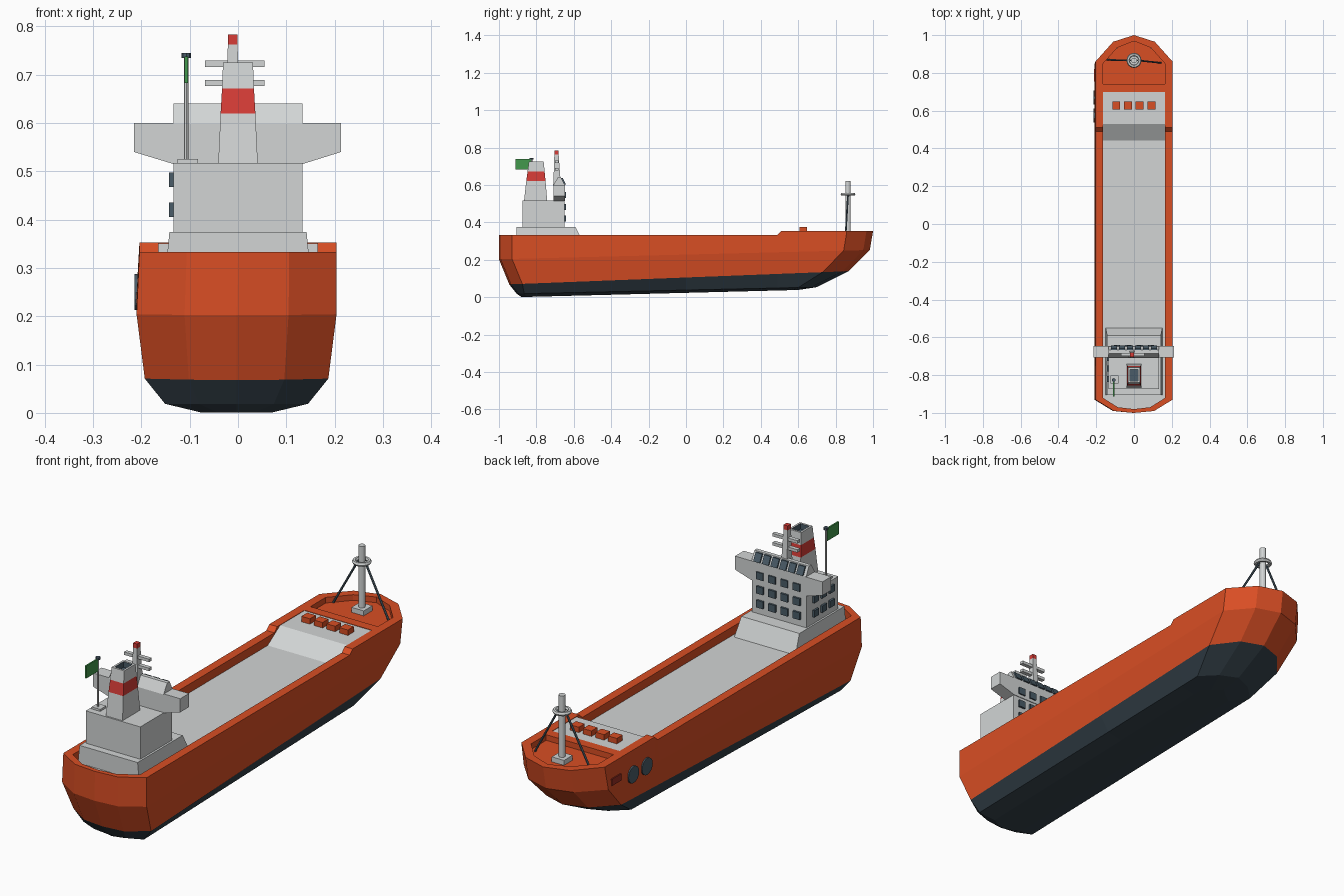
import bpy, bmesh, math
from mathutils import Vector

if "Cube" in bpy.data.objects:
    bpy.data.objects.remove(bpy.data.objects["Cube"])


def mat(name, r, g, b):
    m = bpy.data.materials.new(name)
    lin = [((c / 255 + 0.055) / 1.055) ** 2.4 for c in (r, g, b)]
    m.diffuse_color = (*lin, 1)
    m.use_nodes = True
    m.node_tree.nodes["Principled BSDF"].inputs["Base Color"].default_value = m.diffuse_color
    return m


ORANGE = mat("hull orange", 217, 78, 36)
NAVY = mat("underwater navy", 52, 65, 74)
GREY = mat("light grey", 210, 213, 213)
STEEL = mat("steel blue", 74, 92, 104)
RED = mat("signal red", 215, 60, 55)
GREEN = mat("flag green", 66, 152, 76)
MAROON = mat("dark red", 150, 45, 35)


def loft(name, rings, mats, segs=None, caps=(0, 0)):
    """Join equal-length rings of points; segs = material index per band."""
    bm = bmesh.new()
    vr = [[bm.verts.new(p) for p in r] for r in rings]
    n = len(rings[0])
    for k in range(len(vr) - 1):
        for i in range(n):
            j = (i + 1) % n
            f = bm.faces.new((vr[k][i], vr[k][j], vr[k + 1][j], vr[k + 1][i]))
            f.material_index = segs[k] if segs else 0
    bm.faces.new(vr[0][::-1]).material_index = caps[0]
    bm.faces.new(vr[-1]).material_index = caps[1]
    bmesh.ops.recalc_face_normals(bm, faces=bm.faces)
    me = bpy.data.meshes.new(name)
    bm.to_mesh(me)
    bm.free()
    for m in mats:
        me.materials.append(m)
    ob = bpy.data.objects.new(name, me)
    bpy.context.collection.objects.link(ob)
    return ob


def stack(name, levels, mats, segs=None, caps=(0, 0)):
    """Loft rectangles given as (z, x0, x1, y0, y1)."""
    rings = [[(x0, y0, z), (x1, y0, z), (x1, y1, z), (x0, y1, z)]
             for z, x0, x1, y0, y1 in levels]
    return loft(name, rings, mats, segs, caps)


def box(name, x0, x1, y0, y1, z0, z1, m):
    return stack(name, [(z0, x0, x1, y0, y1), (z1, x0, x1, y0, y1)], [m])


def rod(name, a, b, r, m, sides=8):
    a, b = Vector(a), Vector(b)
    d = b - a
    bpy.ops.mesh.primitive_cylinder_add(vertices=sides, radius=r, depth=d.length,
                                        location=(a + b) / 2,
                                        rotation=d.to_track_quat('Z', 'Y').to_euler())
    ob = bpy.context.object
    ob.name = name
    ob.data.materials.append(m)
    return ob


# Hull: stacked plan outlines, from keel up over the bulwark and down to the deck
def outline(w, ys, yb, z, cx=0, corner=(0.07, 0.14)):
    half = [(w * 0.52, ys + 0.01), (w, ys + corner[0]), (w, 0.0), (w, 0.49), (w, 0.51),
            (w, yb - corner[1]), (w * 0.54, yb - 0.035)]
    pts = [(0, ys)] + half + [(0, yb)] + [(-x, y) for x, y in half[::-1]]
    return [(x + cx, y, z(y)) for x, y in pts]


def slope(z_stern, z_bow):
    return lambda y: z_stern + (z_bow - z_stern) * (y + 0.9) / 1.8


def top(y):
    return 0.333 if y < 0.5 else 0.353


def deck(y):
    return 0.295


inner = dict(w=0.165, ys=-0.98, yb=0.968, corner=(0.06, 0.12))
loft("hull", [
    outline(0.075, -0.88, 0.60, slope(0.0, 0.046), -0.003, (0.03, 0.06)),
    outline(0.148, -0.905, 0.70, slope(0.018, 0.058), -0.003, (0.04, 0.1)),
    outline(0.190, -0.945, 0.87, slope(0.07, 0.14), -0.003),
    outline(0.207, -1.0, 0.983, slope(0.205, 0.25), -0.003),
    outline(0.204, -1.0, 1.0, top),
    outline(z=top, **inner),
    outline(z=deck, **inner),
], [ORANGE, NAVY, GREY], [1, 1, 0, 0, 0, 0], (1, 2))

# Raised foredeck with its ramp, side profile swept across the ship
prof = [(0.44, 0.293), (0.53, 0.351), (0.70, 0.351), (0.70, 0.293)]
loft("foredeck_ramp", [[(x, y, z) for y, z in prof] for x in (-0.165, 0.165)], [GREY])
box("foredeck_beam", -0.165, 0.165, 0.70, 0.742, 0.293, 0.353, ORANGE)
bow = [(-0.165, 0.74), (0.165, 0.74), (0.165, 0.848), (0.089, 0.933), (0, 0.968),
       (-0.089, 0.933), (-0.165, 0.848)]
loft("bow_deck", [[(x, y, z) for x, y in bow] for z in (0.293, 0.328)], [ORANGE])
for x in (-0.094, -0.032, 0.03, 0.092):
    box("deck_hatch", x - 0.021, x + 0.021, 0.607, 0.648, 0.35, 0.375, ORANGE)

# Bow mast with lookout ring and stays
MY = 0.866
box("bow_mast_base", -0.03, 0.03, MY - 0.03, MY + 0.03, 0.327, 0.35, GREY)
rod("bow_mast", (0, MY, 0.34), (0, MY, 0.622), 0.014, GREY, 12)
bpy.ops.mesh.primitive_torus_add(major_radius=0.031, minor_radius=0.009, major_segments=16,
                                 minor_segments=6, location=(0, MY, 0.55))
bpy.context.object.name = "mast_ring"
bpy.context.object.data.materials.append(GREY)
for s in (-1, 1):
    rod("mast_stay", (s * 0.02, MY, 0.545), (s * 0.142, MY - 0.008 * s - 0.005, 0.328),
        0.005, STEEL, 6)

# Deckhouse
stack("house_plinth", [(0.293, -0.15, 0.15, -0.905, -0.55),
                       (0.374, -0.142, 0.142, -0.905, -0.59)], [GREY])
box("deckhouse", -0.134, 0.133, -0.873, -0.65, 0.373, 0.517, GREY)
wing = [(-0.215, 0.6), (-0.215, 0.54), (-0.133, 0.515), (0.133, 0.515), (0.213, 0.54),
        (0.213, 0.6)]
loft("bridge_wings", [[(x, y, z) for x, z in wing] for y in (-0.708, -0.647)], [GREY])
stack("wheelhouse", [(0.598, -0.134, 0.133, -0.71, -0.647),
                     (0.64, -0.134, 0.133, -0.685, -0.668)], [GREY])

# Windows: forward face, wheelhouse row, port side
for z in (0.42, 0.482, 0.545):
    for x in (-0.09, -0.03, 0.03, 0.09):
        box("front_window", x - 0.017, x + 0.017, -0.652, -0.641, z - 0.016, z + 0.016, STEEL)
for i in range(6):
    x = -0.105 + i * 0.042
    stack("bridge_window", [(0.603, x - 0.016, x + 0.016, -0.652, -0.642),
                            (0.637, x - 0.016, x + 0.016, -0.669, -0.659)], [STEEL])
for z in (0.42, 0.483):
    for y in (-0.82, -0.765, -0.71):
        box("side_window", -0.143, -0.133, y - 0.016, y + 0.016, z - 0.015, z + 0.015, STEEL)

# Funnel with red band and hollow top
stack("funnel", [(0.515, -0.041, 0.041, -0.866, -0.742), (0.62, -0.036, 0.036, -0.854, -0.751),
                 (0.672, -0.033, 0.033, -0.847, -0.756), (0.725, -0.031, 0.031, -0.84, -0.761),
                 (0.725, -0.022, 0.022, -0.831, -0.77), (0.70, -0.022, 0.022, -0.831, -0.77)],
      [GREY, RED, STEEL], [0, 1, 0, 0, 2], (0, 2))

# Radar mast with crossbars
stack("radar_mast", [(0.60, -0.026, 0.004, -0.71, -0.67), (0.64, -0.024, 0.003, -0.708, -0.672),
                     (0.763, -0.021, -0.001, -0.704, -0.681),
                     (0.783, -0.021, -0.001, -0.704, -0.681)], [GREY, RED], [0, 0, 1], (0, 1))
for z in (0.683, 0.723):
    box("radar_bar", -0.068, 0.055, -0.70, -0.682, z - 0.0065, z + 0.0065, GREY)

# Flag pole
box("flag_base", -0.125, -0.083, -0.845, -0.803, 0.516, 0.526, GREY)
rod("flag_pole", (-0.107, -0.826, 0.52), (-0.107, -0.826, 0.738), 0.005, GREY)
rod("flag_pole_cap", (-0.107, -0.826, 0.735), (-0.107, -0.826, 0.745), 0.01, STEEL)
box("flag", -0.111, -0.104, -0.912, -0.83, 0.683, 0.738, GREEN)

# Port bow fittings
for y in (0.67, 0.575):
    rod("hull_port_disc", (-0.2, y, 0.25), (-0.214, y, 0.25), 0.037, STEEL, 16)
box("hull_port_plate", -0.213, -0.2, 0.755, 0.82, 0.257, 0.287, MAROON)
